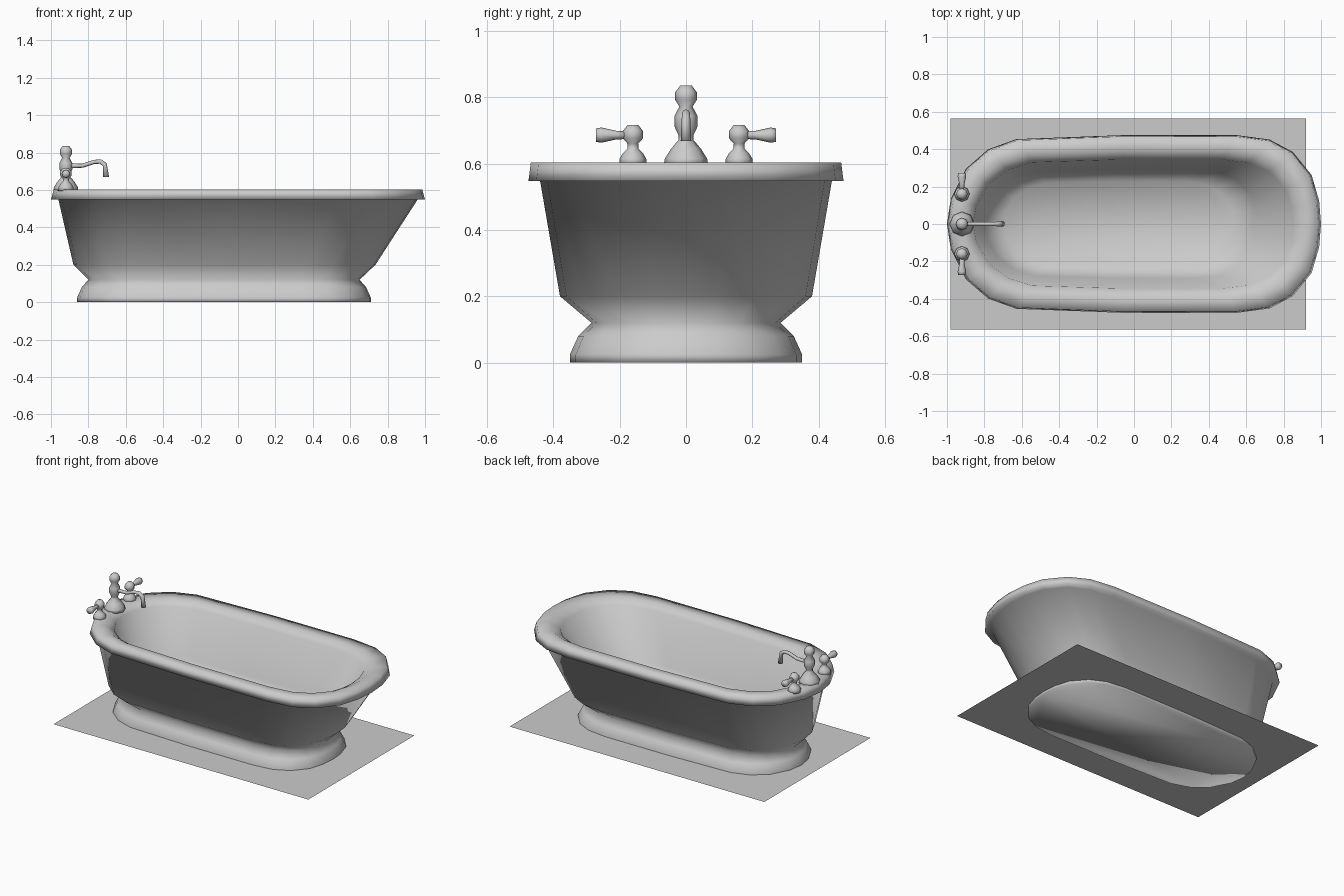
import bpy, bmesh, math
from mathutils import Vector, Matrix

cube = bpy.data.objects.get("Cube")
if cube:
    bpy.data.objects.remove(cube, do_unlink=True)

GREY = (0.6, 0.6, 0.6, 1)
enamel = bpy.data.materials.new("grey_enamel")
enamel.use_nodes = True
enamel.diffuse_color = GREY
enamel.node_tree.nodes["Principled BSDF"].inputs["Base Color"].default_value = GREY


def make_object(name, bm, smooth=True):
    bmesh.ops.recalc_face_normals(bm, faces=bm.faces)
    for face in bm.faces:
        face.smooth = smooth
    mesh = bpy.data.meshes.new(name)
    bm.to_mesh(mesh)
    bm.free()
    mesh.materials.append(enamel)
    obj = bpy.data.objects.new(name, mesh)
    bpy.context.collection.objects.link(obj)
    return obj


def loft(name, rings):
    """Skin a list of closed rings of points and cap both ends."""
    bm = bmesh.new()
    loops = [[bm.verts.new(p) for p in ring] for ring in rings]
    n = len(loops[0])
    for a, b in zip(loops, loops[1:]):
        for i in range(n):
            j = (i + 1) % n
            bm.faces.new((a[i], a[j], b[j], b[i]))
    bm.faces.new(loops[0])
    bm.faces.new(loops[-1])
    return make_object(name, bm)


def lathe(name, profile, origin, axis=(0, 0, 1), sides=8):
    """Turn (radius, distance) pairs around an axis."""
    turn = Vector((0, 0, 1)).rotation_difference(Vector(axis)).to_matrix()
    rings = []
    for r, d in profile:
        rings.append([Vector(origin) + turn @ Vector((
            r * math.cos(math.tau * i / sides), r * math.sin(math.tau * i / sides), d))
            for i in range(sides)])
    return loft(name, rings)


# Half outline of the tub, as fractions of its length and half width
HALF = [(-1, 0), (-0.98, 0.28), (-0.9, 0.62), (-0.78, 0.84), (-0.63, 0.955),
        (-0.06, 1), (0.55, 1), (0.725, 0.95), (0.85, 0.81), (0.95, 0.55),
        (0.99, 0.26), (1, 0)]
OUTLINE = HALF + [(u, -v) for u, v in HALF[-2:0:-1]]


def tub_ring(x0, x1, half_width, z):
    mid, half = (x0 + x1) / 2, (x1 - x0) / 2
    return [(mid + u * half, v * half_width, z) for u, v in OUTLINE]


# Tub: plinth, outer wall, rolled rim, basin
loft("bathtub", [tub_ring(*r) for r in [
    (-0.86, 0.71, 0.35, 0), (-0.86, 0.71, 0.35, 0.025),
    (-0.835, 0.685, 0.325, 0.08), (-0.8, 0.65, 0.285, 0.12),
    (-0.88, 0.735, 0.38, 0.2), (-0.96, 0.96, 0.44, 0.548),
    (-1, 1, 0.475, 0.548), (-0.985, 0.985, 0.468, 0.603),
    (-0.91, 0.91, 0.39, 0.603), (-0.86, 0.85, 0.345, 0.57),
    (-0.8, 0.66, 0.29, 0.25), (-0.7, 0.53, 0.23, 0.17)]])

# Floor sheet
bm = bmesh.new()
bmesh.ops.create_grid(bm, x_segments=1, y_segments=1, size=1,
                      matrix=Matrix.Translation((-0.03, 0, 0.02)) @ Matrix.Diagonal((0.95, 0.565, 1, 1)))
make_object("floor_sheet", bm, smooth=False)

# Faucet column with a ball on top
TAP_X = -0.92
lathe("faucet_column", [
    (0.067, 0.595), (0.064, 0.615), (0.045, 0.645), (0.022, 0.672),
    (0.022, 0.685), (0.034, 0.71), (0.034, 0.745), (0.02, 0.772),
    (0.033, 0.793), (0.033, 0.815), (0.018, 0.835)], (TAP_X, 0, 0))

# Spout: sections along a bent path, (x, z, lean, radius)
SPOUT = [(-0.9, 0.728, 0, 0.012), (-0.83, 0.73, 5, 0.011), (-0.77, 0.75, 15, 0.011),
         (-0.735, 0.752, -15, 0.012), (-0.712, 0.735, -50, 0.013), (-0.705, 0.668, -90, 0.016)]
sections = []
for x, z, lean, radius in SPOUT:
    tilt = Matrix.Rotation(-math.radians(lean), 3, "Y")
    sections.append([Vector((x, 0, z)) + tilt @ Vector((
        0, radius * math.cos(math.tau * i / 8), radius * math.sin(math.tau * i / 8)))
        for i in range(8)])
loft("faucet_spout", sections)

# Tap handles on both sides
for side, label in ((1, "back"), (-1, "front")):
    y = 0.16 * side
    lathe(label + "_tap_stem", [
        (0.042, 0.595), (0.04, 0.615), (0.03, 0.632), (0.017, 0.645), (0.016, 0.66),
        (0.031, 0.677), (0.031, 0.697), (0.016, 0.717)], (TAP_X, y, 0))
    lathe(label + "_tap_lever", [
        (0.012, 0.02), (0.013, 0.05), (0.023, 0.095), (0.02, 0.112)],
        (TAP_X, y, 0.686), (0, side, 0))
